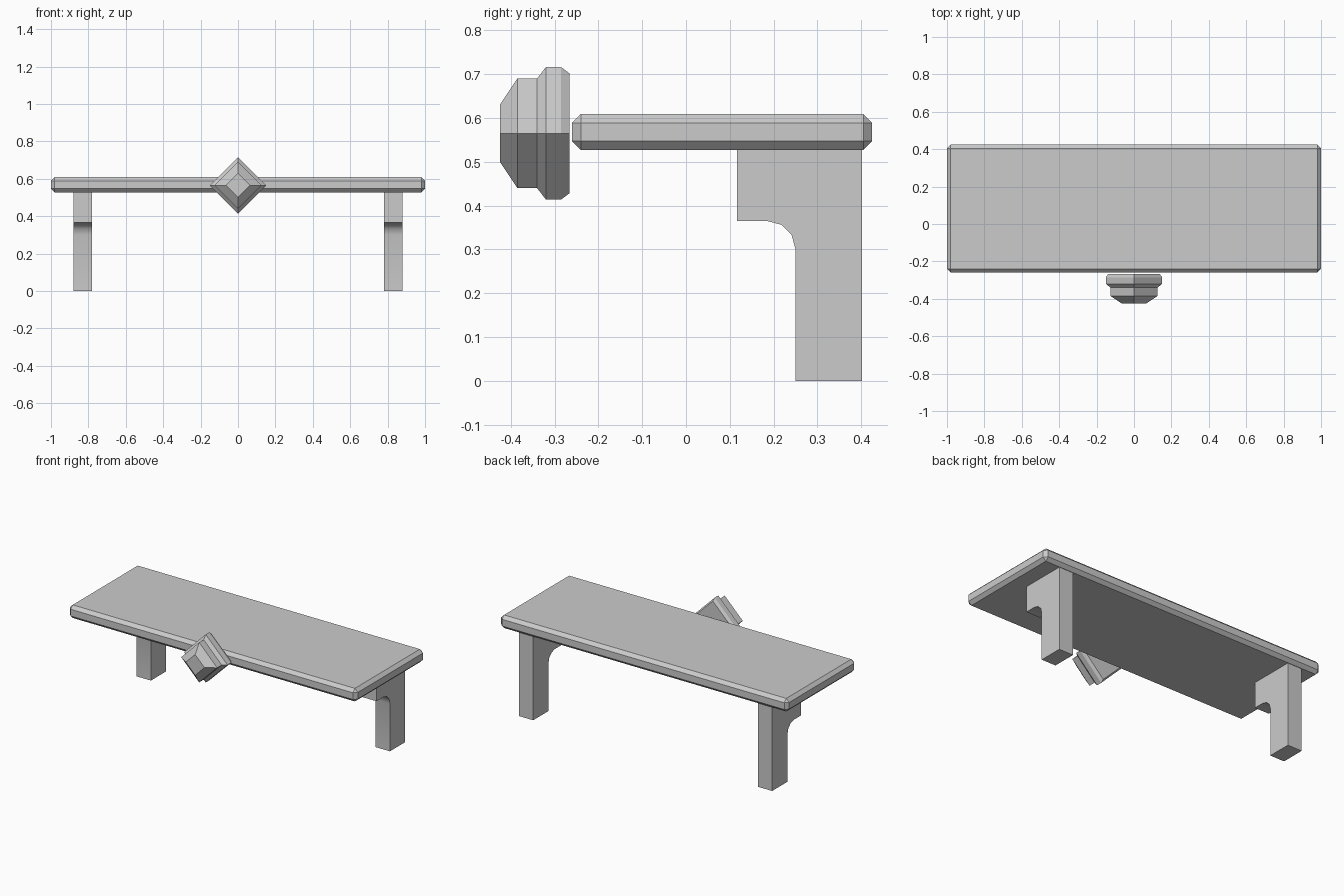
import bpy, bmesh, math

cube = bpy.data.objects.get("Cube")
if cube:
    bpy.data.objects.remove(cube, do_unlink=True)

grey = bpy.data.materials.new("light_grey")
grey.use_nodes = True
grey.diffuse_color = (0.6, 0.6, 0.6, 1)
grey.node_tree.nodes["Principled BSDF"].inputs["Base Color"].default_value = (0.6, 0.6, 0.6, 1)


def add_object(name, bm):
    bmesh.ops.recalc_face_normals(bm, faces=bm.faces)
    mesh = bpy.data.meshes.new(name)
    bm.to_mesh(mesh)
    bm.free()
    mesh.materials.append(grey)
    obj = bpy.data.objects.new(name, mesh)
    bpy.context.collection.objects.link(obj)
    return obj


# Shelf board with chamfered edges
bm = bmesh.new()
bmesh.ops.create_cube(bm, size=1)
bmesh.ops.scale(bm, vec=(2.0, 0.685, 0.082), verts=bm.verts)
bmesh.ops.translate(bm, vec=(0, 0.0825, 0.568), verts=bm.verts)
bmesh.ops.bevel(bm, geom=bm.edges[:], offset=0.02, segments=1, affect='EDGES')
add_object("shelf_board", bm)

# Bracket legs: a side profile with a rounded inner corner, extruded sideways
profile = [(0.402, 0), (0.402, 0.527), (0.117, 0.527), (0.117, 0.365)]
for step in range(4):
    a = math.radians(90 - 30 * step)
    profile.append((0.185 + 0.065 * math.cos(a), 0.3 + 0.065 * math.sin(a)))
profile.append((0.25, 0))

for name, x in (("right_leg", -0.88), ("left_leg", 0.78)):
    bm = bmesh.new()
    side = bm.faces.new([bm.verts.new((x, y, z)) for y, z in profile])
    out = bmesh.ops.extrude_face_region(bm, geom=[side])
    moved = [v for v in out["geom"] if isinstance(v, bmesh.types.BMVert)]
    bmesh.ops.translate(bm, vec=(0.1, 0, 0), verts=moved)
    leg = add_object(name, bm)
    bpy.ops.object.select_all(action='DESELECT')
    leg.select_set(True)
    bpy.context.view_layer.objects.active = leg
    bpy.ops.object.shade_smooth_by_angle(angle=math.radians(35))

# Diamond knob: four-sided stepped rings along y (depth, radius)
bm = bmesh.new()
rings = []
for y, r in ((-0.425, 0.065), (-0.385, 0.125), (-0.34, 0.125),
             (-0.32, 0.151), (-0.285, 0.151), (-0.266, 0.137)):
    rings.append([bm.verts.new((r * dx, y, 0.565 + r * dz))
                  for dx, dz in ((1, 0), (0, 1), (-1, 0), (0, -1))])
for near, far in zip(rings, rings[1:]):
    for i in range(4):
        j = (i + 1) % 4
        bm.faces.new((near[i], near[j], far[j], far[i]))
bm.faces.new(rings[0])
bm.faces.new(rings[-1])
add_object("diamond_knob", bm)
